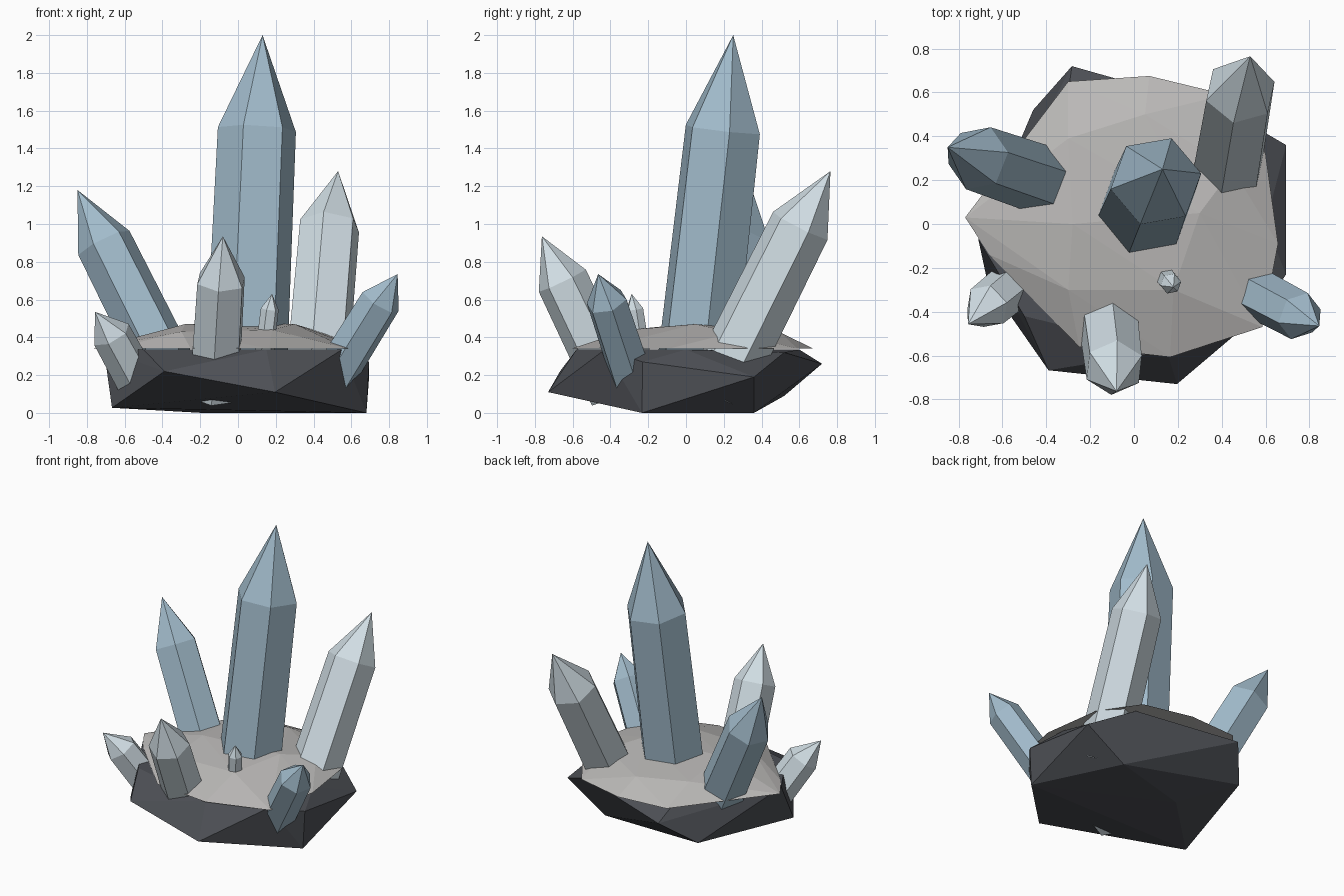
import bpy, bmesh, math
from mathutils import Vector

if "Cube" in bpy.data.objects:
    bpy.data.objects.remove(bpy.data.objects["Cube"])


def material(name, rgb):
    m = bpy.data.materials.new(name)
    m.diffuse_color = (*rgb, 1)
    m.use_nodes = True
    m.node_tree.nodes["Principled BSDF"].inputs["Base Color"].default_value = m.diffuse_color
    return m


BLUE = material("blue_crystal", (0.36, 0.50, 0.60))
PALE = material("pale_crystal", (0.64, 0.73, 0.78))
DARK = material("dark_rock", (0.075, 0.08, 0.092))
CAP = material("light_stone", (0.50, 0.49, 0.48))


def finish(bm, name, mat):
    bmesh.ops.recalc_face_normals(bm, faces=bm.faces[:])
    me = bpy.data.meshes.new(name)
    bm.to_mesh(me)
    bm.free()
    me.materials.append(mat)
    ob = bpy.data.objects.new(name, me)
    bpy.context.collection.objects.link(ob)
    return ob


def hull(name, points, mat):
    """Chiselled stone: the convex hull of a few corner points."""
    bm = bmesh.new()
    for p in points:
        bm.verts.new(p)
    bmesh.ops.convex_hull(bm, input=bm.verts[:])
    bmesh.ops.delete(bm, geom=[v for v in bm.verts if not v.link_faces], context='VERTS')
    return finish(bm, name, mat)


def crystal(name, tip, shoulder, slope, r, phase, mat, base_z=0.1):
    """Six-sided prism along a leaning axis, closed by a six-sided point."""
    tip, mid = Vector(tip), Vector(shoulder)
    axis = Vector((*slope, 1))
    base = mid + axis * (base_z - mid.z)
    q = Vector((0, 0, 1)).rotation_difference(axis)
    bm = bmesh.new()
    rings = []
    for centre, rad in ((base, r * 1.05), (mid, r)):
        ring = []
        for i in range(6):
            a = math.radians(phase + 60 * i)
            ring.append(bm.verts.new(centre + q @ Vector((rad * math.cos(a), rad * math.sin(a), 0))))
        rings.append(ring)
    top = bm.verts.new(tip)
    low, high = rings
    bm.faces.new(low)
    for i in range(6):
        j = (i + 1) % 6
        bm.faces.new((low[i], low[j], high[j], high[i]))
        bm.faces.new((high[i], high[j], top))
    return finish(bm, name, mat)


# Dark rock base
hull("rock_base", [
    (-0.39, -0.667, 0.22), (0.196, -0.73, 0.11), (0.68, -0.233, 0.0),
    (0.694, -0.23, 0.27), (0.694, 0.36, 0.19), (-0.283, 0.72, 0.26),
    (-0.46, 0.52, 0.09), (0.39, 0.36, 0.0), (-0.19, 0.2, 0.0),
    (-0.667, -0.27, 0.027), (-0.71, -0.07, 0.335), (0.42, 0.52, 0.32),
    (0.55, -0.43, 0.335), (0.15, -0.58, 0.335), (-0.5, -0.42, 0.335),
    (-0.3, 0.6, 0.335), (0.6, 0.0, 0.335)], DARK)

# Light stone slab on top, flat underneath
hull("stone_cap", [
    (-0.77, 0.03, 0.34), (-0.30, 0.65, 0.345), (0.07, 0.675, 0.34),
    (0.42, 0.59, 0.34), (0.60, 0.32, 0.34), (0.657, -0.09, 0.34),
    (0.585, -0.47, 0.34), (0.165, -0.607, 0.34), (-0.25, -0.56, 0.34),
    (-0.66, -0.14, 0.34), (-0.30, 0.39, 0.44), (0.05, 0.5, 0.425),
    (-0.28, 0.0, 0.47), (0.30, 0.05, 0.47), (0.18, -0.3, 0.44),
    (-0.3, -0.3, 0.43), (0.45, 0.25, 0.425)], CAP)

# Crystals: tip, shoulder centre, lean (dx, dy per unit z), radius, twist
crystal("main_crystal", (0.13, 0.25, 2.0), (0.10, 0.195, 1.5), (0.045, 0.113), 0.21, 10, BLUE, 0.2)
crystal("left_crystal", (-0.85, 0.35, 1.18), (-0.71, 0.30, 0.90), (-0.50, 0.17), 0.152, 8, BLUE, 0.17)
crystal("back_crystal", (0.53, 0.765, 1.28), (0.485, 0.605, 0.99), (0.085, 0.50), 0.165, 18, PALE)
crystal("right_crystal", (0.845, -0.465, 0.735), (0.755, -0.42, 0.59), (0.62, -0.33), 0.112, 12, BLUE, 0.15)
crystal("front_crystal", (-0.08, -0.763, 0.935), (-0.09, -0.655, 0.70), (0.06, -0.48), 0.138, 25, PALE)
crystal("front_left_crystal", (-0.757, -0.457, 0.535), (-0.67, -0.375, 0.415), (-0.55, -0.45), 0.108, 15, PALE)
crystal("tiny_crystal", (0.18, -0.288, 0.63), (0.168, -0.272, 0.55), (0.12, -0.15), 0.048, 10, PALE, 0.3)
